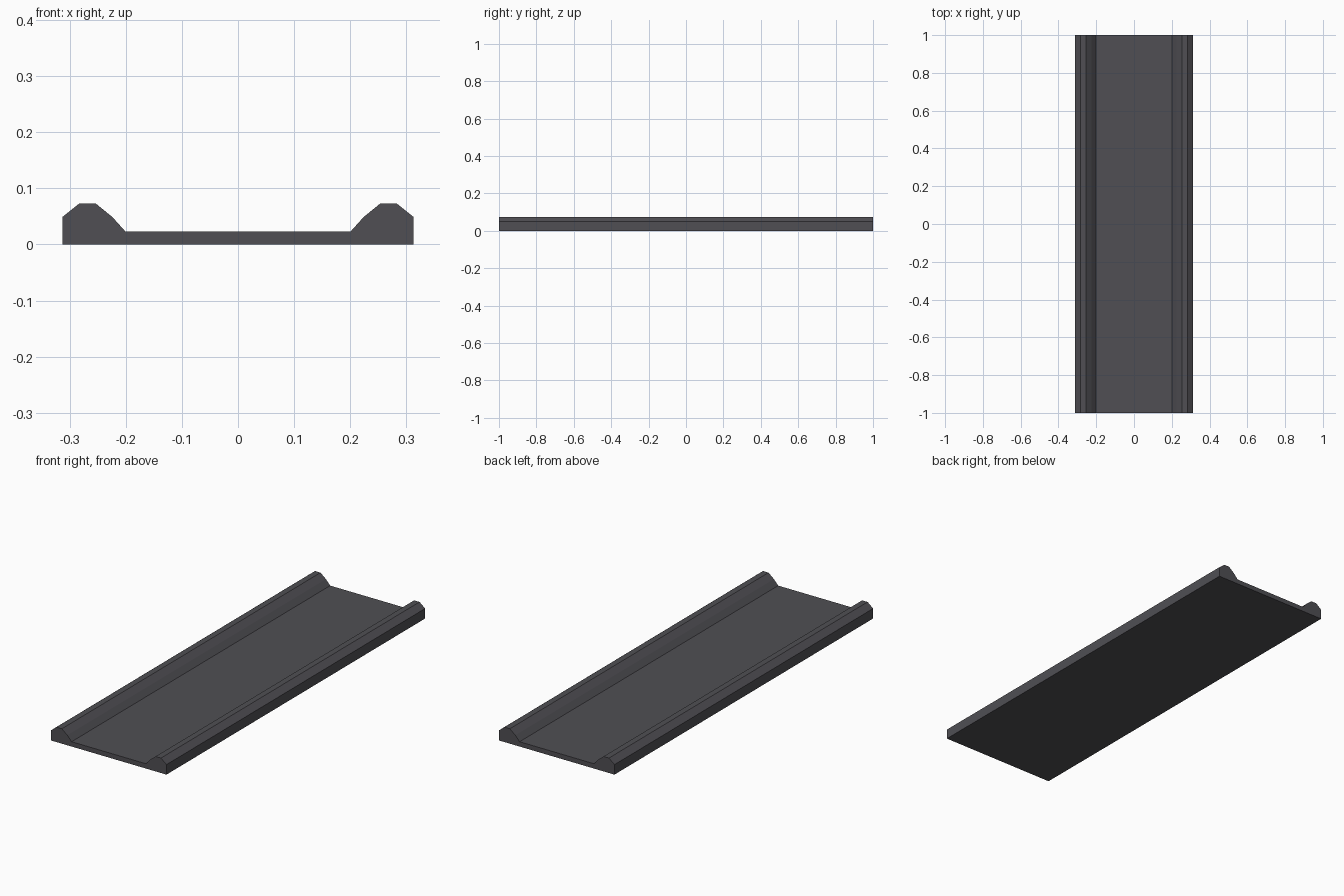
import bpy, bmesh

if "Cube" in bpy.data.objects:
    bpy.data.objects.remove(bpy.data.objects["Cube"])

# One flat dark grey for the whole piece
grey = bpy.data.materials.new("dark grey")
grey.diffuse_color = (0.08, 0.078, 0.088, 1.0)
grey.use_nodes = True
grey.node_tree.nodes["Principled BSDF"].inputs["Base Color"].default_value = grey.diffuse_color

# Right half of the cross-section (x, z), from the channel floor out over the kerb
half = [(0.201, 0.0235), (0.224, 0.049), (0.2535, 0.073),
        (0.283, 0.073), (0.313, 0.049), (0.313, 0.0)]
# Mirror it to a full closed outline
profile = half + [(-x, z) for x, z in reversed(half)]

# Channel slab with raised kerbs: extrude the outline along y
bm = bmesh.new()
face = bm.faces.new([bm.verts.new((x, -1.0, z)) for x, z in profile])
ext = bmesh.ops.extrude_face_region(bm, geom=[face], use_keep_orig=True)
verts = [v for v in ext["geom"] if isinstance(v, bmesh.types.BMVert)]
bmesh.ops.translate(bm, verts=verts, vec=(0, 2.0, 0))
bmesh.ops.recalc_face_normals(bm, faces=bm.faces)

mesh = bpy.data.meshes.new("kerbed_channel")
bm.to_mesh(mesh)
bm.free()
mesh.materials.append(grey)
bpy.context.collection.objects.link(bpy.data.objects.new("kerbed_channel", mesh))
